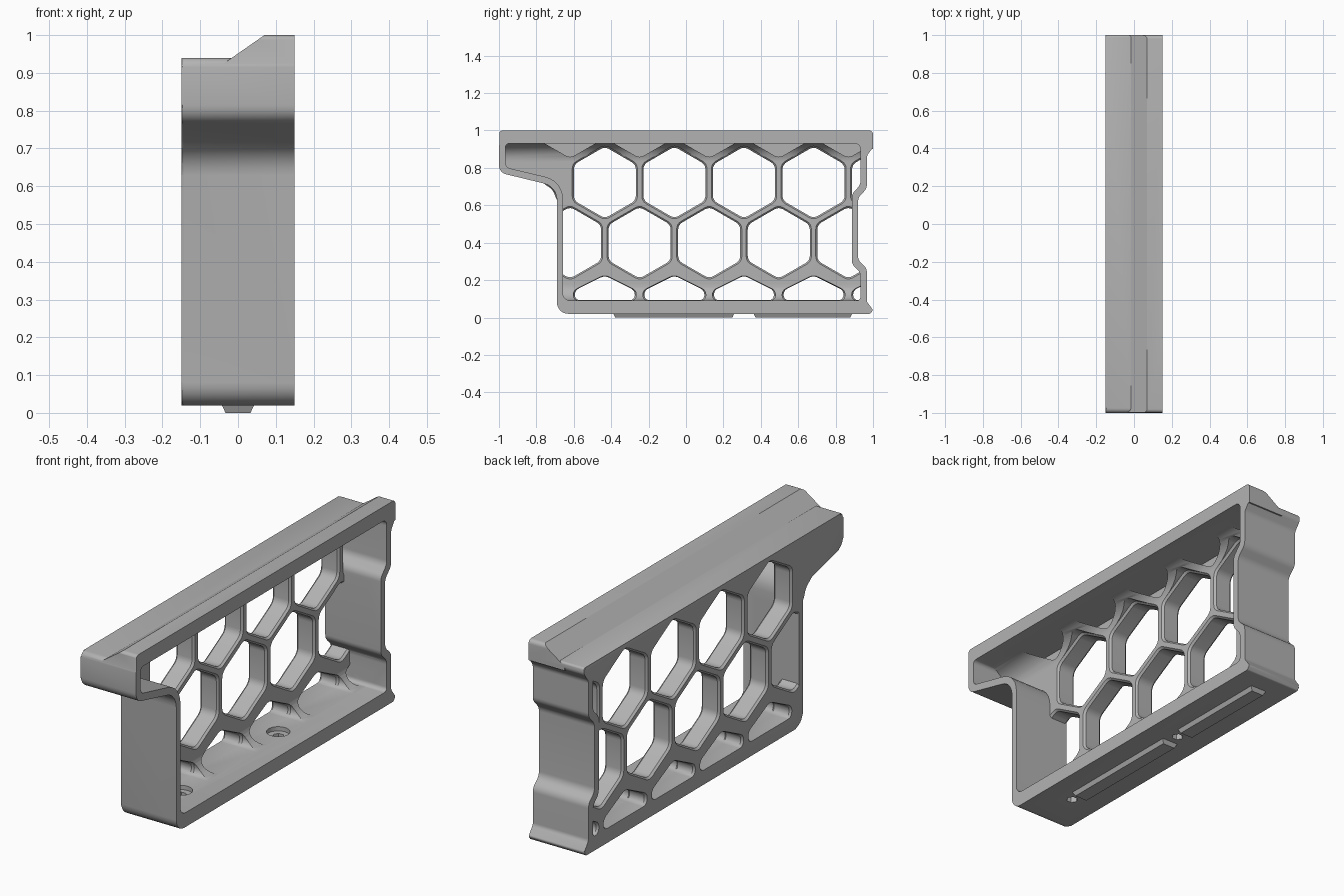
import bpy, bmesh, math
from mathutils import Vector

old = bpy.data.objects.get("Cube")
if old:
    bpy.data.objects.remove(old, do_unlink=True)

grey = bpy.data.materials.new("plain grey")
grey.use_nodes = True
grey.diffuse_color = (0.45, 0.45, 0.45, 1)
grey.node_tree.nodes["Principled BSDF"].inputs["Base Color"].default_value = (0.45, 0.45, 0.45, 1)


def rounded(points, steps=6):
    """Round each corner (a, b, radius) of a closed polygon."""
    out = []
    n = len(points)
    for i, (a, b, r) in enumerate(points):
        p = Vector((a, b))
        u = Vector(points[i - 1][:2]) - p
        v = Vector(points[(i + 1) % n][:2]) - p
        if r == 0:
            out.append(p)
            continue
        half = u.angle(v) / 2
        d = min(r / math.tan(half), u.length * 0.49, v.length * 0.49)
        r = d * math.tan(half)
        u.normalize()
        v.normalize()
        c = p + (u + v).normalized() * (r / math.sin(half))
        s, e = p + u * d - c, p + v * d - c
        sweep = s.angle_signed(e)
        for k in range(steps + 1):
            t = -sweep * k / steps
            out.append(c + Vector((s.x * math.cos(t) - s.y * math.sin(t),
                                   s.x * math.sin(t) + s.y * math.cos(t))))
    return out


def loft(bm, outline, stations, axis="x"):
    """Join copies of an outline at (position, scale) stations."""
    mid = sum(outline, Vector((0, 0))) / len(outline)
    rings = []
    for pos, scale in stations:
        pts = [mid + (p - mid) * scale for p in outline]
        place = {"x": lambda p: (pos, p.x, p.y),
                 "y": lambda p: (p.x, pos, p.y),
                 "z": lambda p: (p.x, p.y, pos)}[axis]
        rings.append([bm.verts.new(place(p)) for p in pts])
    for lo, hi in zip(rings, rings[1:]):
        for i in range(len(lo)):
            j = (i + 1) % len(lo)
            bm.faces.new((lo[i], lo[j], hi[j], hi[i]))
    return bm.faces.new(rings[0]), bm.faces.new(rings[-1])


def finish(name, bm):
    bmesh.ops.recalc_face_normals(bm, faces=bm.faces)
    mesh = bpy.data.meshes.new(name)
    bm.to_mesh(mesh)
    bm.free()
    ob = bpy.data.objects.new(name, mesh)
    bpy.context.collection.objects.link(ob)
    mesh.materials.append(grey)
    return ob


def solid(name, outline, lo, hi, axis="x"):
    bm = bmesh.new()
    loft(bm, outline, [(lo, 1), (hi, 1)], axis)
    return finish(name, bm)


def combine(target, tool, operation):
    mod = target.modifiers.new("cut", "BOOLEAN")
    mod.object, mod.operation, mod.solver = tool, operation, "EXACT"
    bpy.context.view_layer.objects.active = target
    bpy.ops.object.modifier_apply(modifier=mod.name)
    bpy.data.objects.remove(tool, do_unlink=True)


# Outer body with a fine bevel on its left-hand rim
outer = rounded([(-1, .94, .025), (-1, .775, .05), (-.69, .70, .09), (-.69, .02, .06),
                 (.985, .02, .01), (1, .04, .01), (.967, .085, .03), (.967, .265, .05),
                 (.92, .305, .05), (.92, .64, .05), (.967, .69, .05), (.967, .865, .04),
                 (1, .91, .03), (1, .94, .01)])
bm = bmesh.new()
cap, _ = loft(bm, outer, [(-.15, 1), (.15, 1)])
bmesh.ops.bevel(bm, geom=list(cap.edges), offset=.007, segments=2, profile=.5, affect="EDGES")
body = finish("honeycomb_frame", bm)

# Sloped ridge along the top
ridge = solid("top_ridge", [Vector(p) for p in
              [(.15, .90), (.15, 1), (.07, 1), (-.045, .92), (-.045, .90)]], -.998, 1, "y")
rim = solid("ridge_ends", rounded([(-1, .85, 0), (1, .85, 0), (1, 1, .02), (-1, 1, .02)]), -.2, .2)
combine(ridge, rim, "INTERSECT")
combine(body, ridge, "UNION")

# Inner space, open toward the other side
inner = rounded([(-.965, .93, .02), (-.965, .803, .03), (-.658, .73, .12), (-.658, .09, .04),
                 (.933, .09, .02), (.933, .24, .05), (.887, .285, .05), (.887, .66, .05),
                 (.933, .71, .05), (.933, .93, .03)])
cavity = solid("cavity", inner, -.05, .2)


def cove(z, toward):
    """Concave fillet between the web and a long wall."""
    arc = [Vector((.05 - .10 * math.sin(t), z + toward * (.09 - .09 * math.cos(t))))
           for t in [math.pi / 2 * k / 8 for k in range(9)]]
    back = [Vector((-.08, z + toward * .09)), Vector((-.08, z - toward * .03)),
            Vector((.05, z - toward * .03))]
    return solid("cove", arc + back, -1.1, 1.1, "y")


for z, toward in ((.93, -1), (.09, 1)):
    combine(cavity, cove(z, toward), "DIFFERENCE")
combine(body, cavity, "DIFFERENCE")

# Honeycomb openings in staggered rows
PITCH, ROW = .372, .322
through = [(-.2, 1.05), (-.15, 1.05), (-.14, 1), (-.06, 1), (-.05, 1.05), (.08, 1.05)]
blind = [(-.085, 1), (.08, 1)]


def hexagon(y, z):
    r = .166 / math.cos(math.pi / 6)
    return rounded([(y + r * math.sin(k * math.pi / 3), z + r * math.cos(k * math.pi / 3), .045)
                    for k in range(6)], 4)


bm = bmesh.new()
for k in range(5):
    y_mid, y_odd = -.62 + k * PITCH, -.434 + k * PITCH
    loft(bm, hexagon(y_mid, .40), through)
    loft(bm, hexagon(y_odd, .40 + ROW), through)
    loft(bm, hexagon(y_mid, .40 + 2 * ROW), blind)
    low = [(-.16, .093, .035), (.16, .093, .035), (.16, .145, .035), (0, .225, .05), (-.16, .145, .035)]
    loft(bm, rounded([(y_odd + a, b, r) for a, b, r in low], 4), through)
openings = finish("openings", bm)
combine(openings, solid("limit", inner, -.3, .1), "INTERSECT")
combine(body, openings, "DIFFERENCE")

# Countersunk screw holes in the base
for y in (-.44, .31):
    for r, n, lo, hi in ((.026, 6, -.05, .2), (.052, 24, .07, .12)):
        ring = [Vector((r * math.cos(2 * math.pi * k / n), y + r * math.sin(2 * math.pi * k / n)))
                for k in range(n)]
        combine(body, solid("screw_hole", ring, lo, hi, "z"), "DIFFERENCE")

# Raised keys under the base
for name, y0, y1 in (("long_base_key", -.39, .26), ("short_base_key", .36, .89)):
    bm = bmesh.new()
    bmesh.ops.create_cube(bm, size=1)
    for v in bm.verts:
        edge = .012 if v.co.z < 0 else 0
        v.co = (math.copysign(.045 - edge, v.co.x),
                y0 + edge if v.co.y < 0 else y1 - edge,
                0 if v.co.z < 0 else .025)
    finish(name, bm)

# Soft shading with crisp edges
bpy.ops.object.select_all(action="DESELECT")
body.select_set(True)
bpy.context.view_layer.objects.active = body
bpy.ops.object.shade_smooth_by_angle(angle=math.radians(30))
